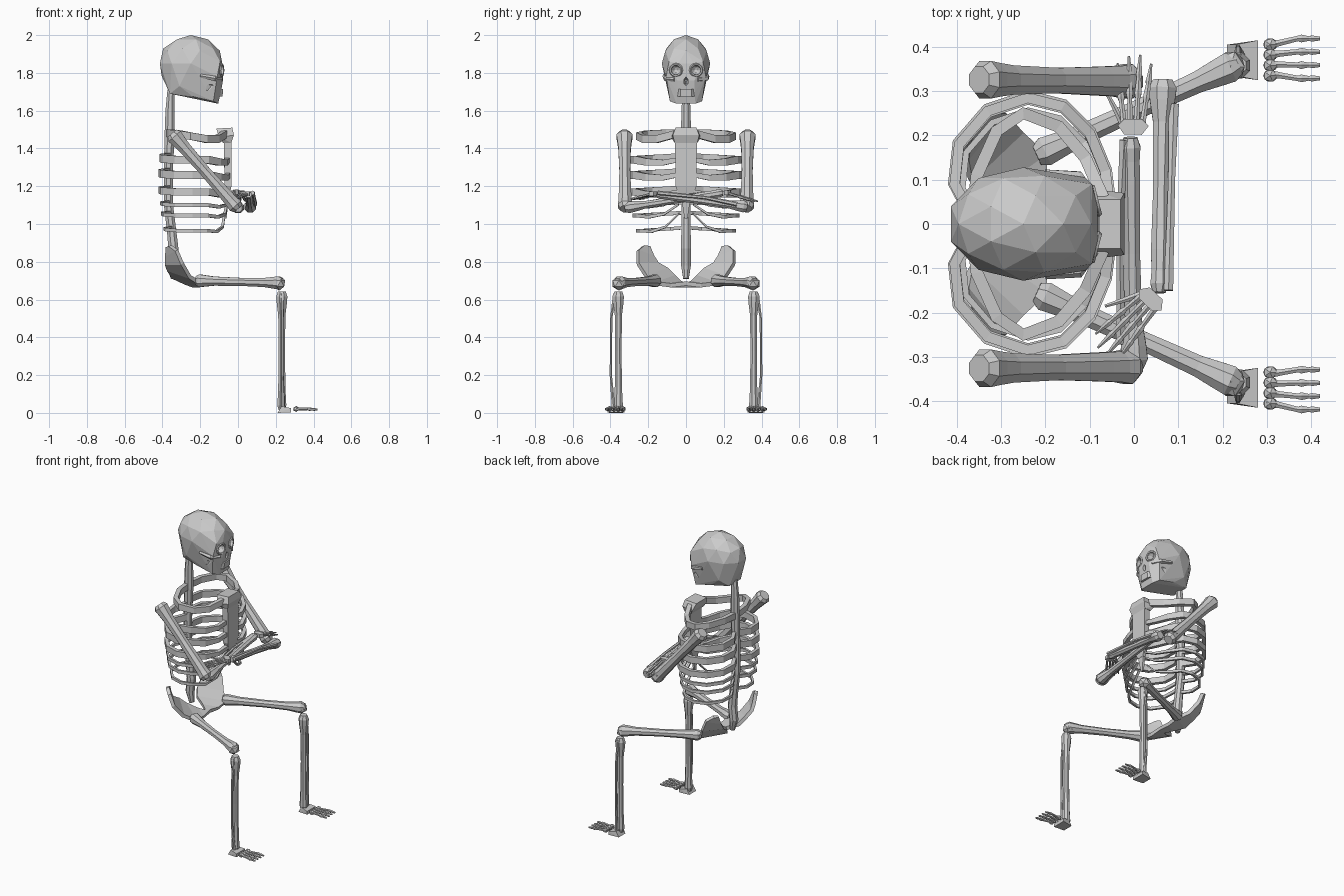
import bpy, bmesh, math
from mathutils import Vector, Matrix

if "Cube" in bpy.data.objects:
    bpy.data.objects.remove(bpy.data.objects["Cube"])


def finish(bm, name):
    bmesh.ops.recalc_face_normals(bm, faces=bm.faces[:])
    me = bpy.data.meshes.new(name)
    bm.to_mesh(me)
    bm.free()
    ob = bpy.data.objects.new(name, me)
    bpy.context.collection.objects.link(ob)
    return ob


def loft(bm, rings):
    rows = [[bm.verts.new(p) for p in r] for r in rings]
    n = len(rows[0])
    for a, b in zip(rows, rows[1:]):
        for i in range(n):
            j = (i + 1) % n
            bm.faces.new((a[i], a[j], b[j], b[i]))
    bm.faces.new(rows[0])
    bm.faces.new(rows[-1])


def tangents(pts):
    k = len(pts) - 1
    return [(pts[min(i + 1, k)] - pts[max(i - 1, 0)]).normalized() for i in range(k + 1)]


def add_tube(bm, pts, radii, sides=8):
    pts = [Vector(p) for p in pts]
    d = (pts[-1] - pts[0]).normalized()
    ref = Vector((1, 0, 0)) if abs(d.z) > 0.75 else Vector((0, 0, 1))
    rings = []
    for p, t, r in zip(pts, tangents(pts), radii):
        u = t.cross(ref).normalized()
        v = t.cross(u)
        rings.append([p + r * (u * math.cos(a) + v * math.sin(a))
                      for a in (2 * math.pi * (i + .5) / sides for i in range(sides))])
    loft(bm, rings)


def tube(name, pts, radii, sides=8):
    bm = bmesh.new()
    add_tube(bm, pts, radii, sides)
    return finish(bm, name)


def bone(name, a, b, ends, shaft, sides=8):
    """Long bone with flared knobs at both ends."""
    a, b = Vector(a), Vector(b)
    fr = (0, .04, .1, .2, .5, .8, .9, .96, 1)
    e0, e1 = ends
    rr = (e0 * .7, e0, e0 * .9, shaft * 1.15, shaft, shaft * 1.15, e1 * .9, e1, e1 * .7)
    return tube(name, [a.lerp(b, f) for f in fr], rr, sides)


def add_band(bm, pts, heights, t):
    """Flat rib strip with an upright rectangular section."""
    pts = [Vector(p) for p in pts]
    rings = []
    for p, d, h in zip(pts, tangents(pts), heights):
        n = Vector((d.y, -d.x, 0)).normalized() * t / 2
        z = Vector((0, 0, h / 2))
        rings.append([p - n - z, p + n - z, p + n + z, p - n + z])
    loft(bm, rings)


def hull(bm, pts):
    vs = [bm.verts.new(p) for p in pts]
    res = bmesh.ops.convex_hull(bm, input=vs)
    junk = {g for g in res["geom_interior"] + res["geom_unused"] if isinstance(g, bmesh.types.BMVert)}
    bmesh.ops.delete(bm, geom=list(junk), context='VERTS')


def both(pts):
    return [(x, s * y, z) for x, y, z in pts for s in (1, -1)]


def ball(bm, loc, size, sub=1):
    bmesh.ops.create_icosphere(bm, subdivisions=sub, radius=1,
                               matrix=Matrix.Translation(loc) @ Matrix.Diagonal((*size, 1)))


# Skull: faceted cranium joined to face and jaw
tmp = bmesh.new()
ball(tmp, (-.25, 0, 1.85), (.172, .128, .15), 2)
cran = [v.co.copy() for v in tmp.verts]
tmp.free()
face = both([(-.095, .09, 1.86), (-.083, .04, 1.85), (-.11, .105, 1.78), (-.08, .045, 1.76),
             (-.09, .045, 1.70), (-.105, .05, 1.637), (-.13, .085, 1.65), (-.24, .085, 1.675),
             (-.36, .06, 1.69), (-.31, .1, 1.73)])
bm = bmesh.new()
hull(bm, cran + face)
skull = finish(bm, "skull")

# Hollows for eyes, nose and cheeks
bm = bmesh.new()
for s in (1, -1):
    ball(bm, (-.08, s * .053, 1.815), (.05, .031, .031), 2)
    ball(bm, (-.15, s * .125, 1.72), (.045, .035, .035), 1)
ball(bm, (-.08, 0, 1.755), (.03, .014, .024), 1)
cutter = finish(bm, "skull_hollows")
cutter.hide_render = True
cutter.hide_viewport = False
cutter.display_type = 'WIRE'
mod = skull.modifiers.new("hollows", 'BOOLEAN')
mod.operation = 'DIFFERENCE'
mod.object = cutter

for s in (1, -1):
    bpy.ops.mesh.primitive_torus_add(major_segments=12, minor_segments=5, major_radius=.031, minor_radius=.007,
                                     location=(-.087, s * .053, 1.815), rotation=(0, math.pi / 2, s * .25))
    bpy.context.object.name = "eye_rim"
    tube("cheekbone", [(-.09, s * .06, 1.765), (-.125, s * .108, 1.77), (-.2, s * .115, 1.785)],
         (.012, .014, .01), 5)
bm = bmesh.new()
hull(bm, both([(-.078, .03, 1.715), (-.1, .05, 1.715), (-.082, .03, 1.675), (-.1, .05, 1.675)]))
finish(bm, "teeth")

# Spine
tube("spine", [(-.355, 0, 1.71), (-.36, 0, 1.6), (-.362, 0, 1.47), (-.368, 0, 1.3), (-.368, 0, 1.1),
               (-.35, 0, .95), (-.342, 0, .87), (-.352, 0, .78), (-.34, 0, .71)],
     (.02, .026, .029, .026, .026, .027, .029, .028, .016))

# Breastbone
bm = bmesh.new()
hull(bm, both([(-.115, .055, 1.505), (-.03, .055, 1.51), (-.022, .07, 1.47), (-.10, .08, 1.46),
               (-.035, .06, 1.43), (-.08, .06, 1.43)]))
hull(bm, both([(-.035, .058, 1.44), (-.075, .058, 1.44), (-.035, .055, 1.2), (-.07, .055, 1.2),
               (-.05, .025, 1.12), (-.07, .025, 1.12)]))
hull(bm, both([(-.05, .025, 1.14), (-.07, .025, 1.14), (-.06, .008, 1.03), (-.07, .008, 1.03)]))
finish(bm, "breastbone")

# Rib cage: outline in plan, repeated at several heights
plan = [(-.365, .015), (-.405, .09), (-.395, .18), (-.33, .255), (-.24, .285),
        (-.16, .265), (-.10, .205), (-.065, .12), (-.055, .04)]
# height, width scale, band height, front rise of the last points
ribs = [(1.34, 1.0, .042, 0), (1.26, 1.02, .042, 0), (1.17, 1.02, .038, .0),
        (1.10, 1.0, .02, .03), (1.045, .97, .02, .045), (.965, .9, .018, .07)]
for s in (1, -1):
    bm = bmesh.new()
    for z, w, h, rise in ribs:
        dz = (.015, .01, .005, 0, 0, 0, -.012 + rise * .1, -.015 + rise * .5, rise * 1.3)
        pts = [(-.23 + (x + .23) * w, s * (y * w if i else y), z + dz[i]) for i, (x, y) in enumerate(plan)]
        add_band(bm, pts, [h] * 6 + [h * .9, h * .7, h * .6], .024 if h > .03 else .014)
    finish(bm, "ribs")
    bm = bmesh.new()
    add_band(bm, [(-.365, s * .015, 1.48), (-.355, s * .11, 1.48), (-.31, s * .21, 1.475), (-.25, s * .25, 1.465),
                  (-.17, s * .22, 1.45), (-.11, s * .15, 1.45), (-.07, s * .06, 1.475)], [.04] * 7, .028)
    finish(bm, "collar_bone")

# Pelvis: curved plate between outer and inner edges
outer = [(-.36, .225, .885), (-.325, .255, .86), (-.295, .255, .79), (-.255, .21, .72),
         (-.2, .16, .685), (-.2, .08, .675), (-.205, 0, .685)]
inner = [(-.375, .195, .88), (-.378, .175, .83), (-.38, .15, .79), (-.37, .10, .76),
         (-.345, .06, .72), (-.28, .03, .69), (-.24, 0, .675)]
bm = bmesh.new()
for s in (1, -1):
    rows = [[bm.verts.new((x, s * y, z)) for x, y, z in e] for e in (outer, inner)]
    for i in range(6):
        bm.faces.new((rows[0][i], rows[0][i + 1], rows[1][i + 1], rows[1][i]))
bmesh.ops.remove_doubles(bm, verts=bm.verts[:], dist=.0005)
pelvis = finish(bm, "pelvis")
sol = pelvis.modifiers.new("thickness", 'SOLIDIFY')
sol.thickness = .022
sol.offset = 0

# Legs and feet
for s in (1, -1):
    bone("thigh_bone", (-.22, s * .155, .70), (.235, s * .362, .688), (.036, .037), .023)
    bm = bmesh.new()
    ball(bm, (.218, s * .355, .685), (.036, .04, .038), 1)
    finish(bm, "knee")
    bone("shin_bone", (.232, s * .358, .642), (.232, s * .358, .015), (.032, .026), .018)
    tube("calf_bone", [(.235, s * .378, .63), (.235, s * .396, .5), (.235, s * .398, .2), (.24, s * .383, .02)],
         (.01, .007, .007, .011), 6)
    bm = bmesh.new()
    hull(bm, both([(.21, .035, .005), (.23, .035, .04), (.28, .045, .008), (.28, .045, .03)]))
    bmesh.ops.translate(bm, verts=bm.verts[:], vec=(0, s * .37, 0))
    for i in range(4):
        y0, y1 = .34 + i * .021, .329 + i * .03
        ball(bm, (.308, s * (.335 + i * .0235), .026), (.018, .016, .016))
        add_tube(bm, [(.3, s * y0, .026), (.33, s * (y0 * .6 + y1 * .4), .026), (.37, s * y1, .026),
                      (.378, s * y1, .025), (.395, s * y1, .024), (.402, s * y1, .024), (.42, s * y1, .022)],
                 (.011, .008, .007, .01, .006, .008, .005), 6)
    v0 = min(v.co.z for v in bm.verts)
    bmesh.ops.translate(bm, verts=bm.verts[:], vec=(0, 0, -v0))
    finish(bm, "foot")


def hand(wrist, direction, drop, thumb):
    """Palm with four fanned fingers and a thumb."""
    w, d = Vector(wrist), Vector((*direction, 0)).normalized()
    n = Vector((d.y, -d.x, 0))
    bm = bmesh.new()
    hull(bm, [w + d * a + n * b + Vector((0, 0, c)) for a, b in
              ((-.015, .02), (-.015, -.02), (.005, .035), (.005, -.035), (.02, .02), (.02, -.02))
              for c in (-.012, .012)])
    for i, length in enumerate((.145, .162, .165, .145)):
        k = (i - 1.5) / 1.5
        p = [w + d * (length * f) + n * k * (.02 + .018 * f) + Vector((0, 0, -drop * f))
             for f in (.05, .4, .47, .68, .73, .88, 1)]
        add_tube(bm, p, (.008, .006, .009, .006, .008, .005, .003), 6)
    p = [w + n * thumb * a + d * b + Vector((0, 0, -drop * .4)) for a, b in ((.02, .0), (.04, .04), (.065, .085))]
    add_tube(bm, p, (.008, .007, .004), 6)
    finish(bm, "hand")


# Arms, folded across the chest
for s in (1, -1):
    bone("upper_arm", (-.35, s * .326, 1.48), (.0, s * .322, 1.08), (.046, .042), .031)
bone("forearm", (.065, .325, 1.09), (.057, -.155, 1.155), (.034, .022), .019)
tube("forearm_side", [(.09, .27, 1.105), (.085, .1, 1.14), (.078, -.15, 1.165)], (.013, .009, .012), 6)
bone("forearm", (.0, -.325, 1.085), (-.008, .195, 1.165), (.034, .024), .019)
tube("forearm_side", [(-.03, -.27, 1.1), (-.032, 0, 1.15), (-.022, .19, 1.17)], (.012, .008, .012), 6)
hand((-.002, .217, 1.165), (.02, 1), .045, -1)
hand((.04, -.168, 1.16), (-.75, -.8), .03, 1)
